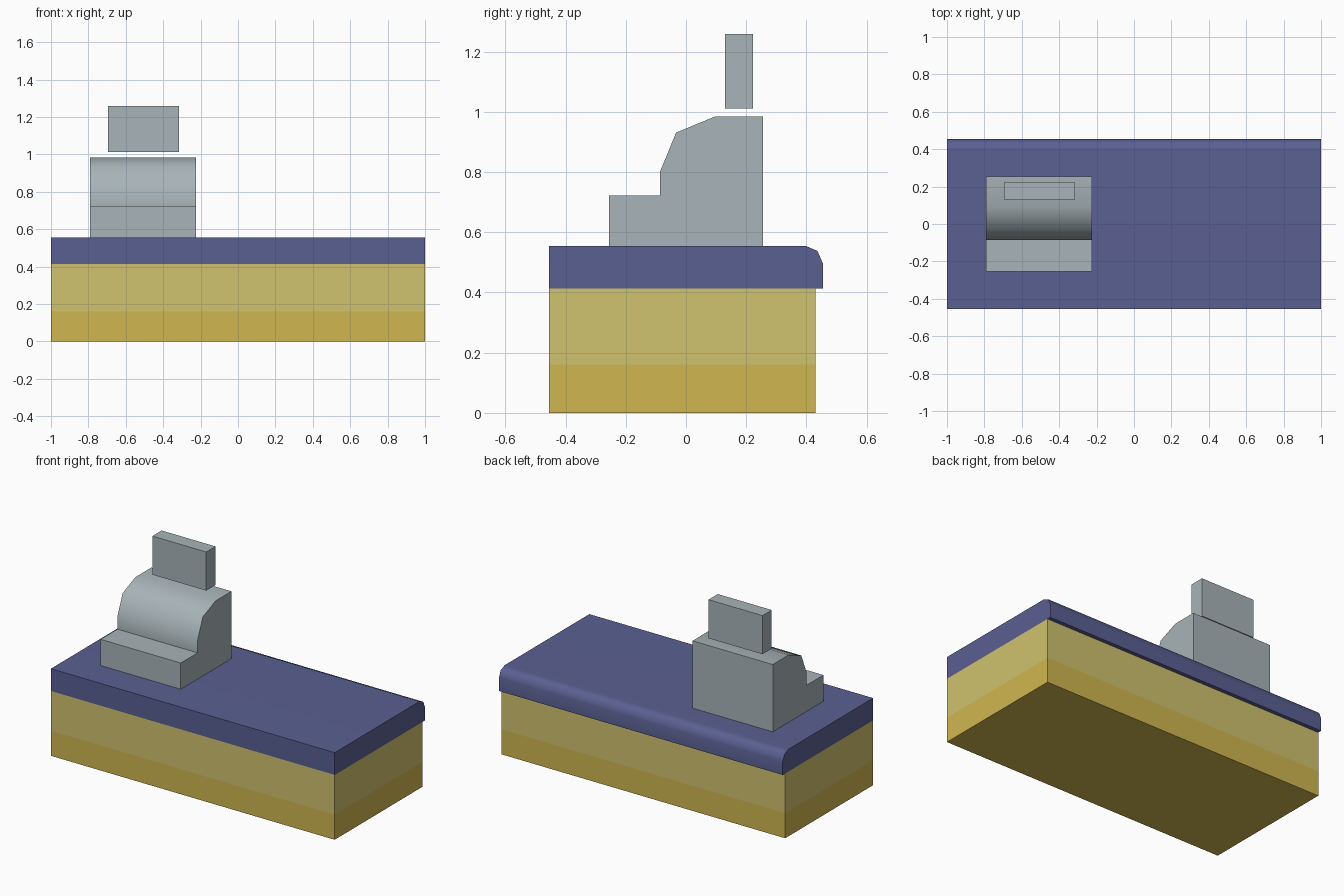
import bpy, bmesh, math

if "Cube" in bpy.data.objects:
    bpy.data.objects.remove(bpy.data.objects["Cube"])


def material(name, rgb):
    def lin(c):
        c /= 255
        return c / 12.92 if c <= 0.04045 else ((c + 0.055) / 1.055) ** 2.4
    m = bpy.data.materials.new(name)
    m.diffuse_color = (*[lin(c) for c in rgb], 1)
    m.use_nodes = True
    m.node_tree.nodes["Principled BSDF"].inputs["Base Color"].default_value = m.diffuse_color
    return m


grey = material("register grey", (168, 180, 184))
indigo = material("countertop indigo", (90, 96, 146))
gold = material("kick band gold", (208, 183, 80))
straw = material("panel straw", (208, 194, 110))


def extrude_profile(name, x0, x1, profile, mats, smooth=False, cut_z=None):
    """Extrude a (y, z) outline along x; cut_z splits it into two colours."""
    bm = bmesh.new()
    face = bm.faces.new([bm.verts.new((x0, y, z)) for y, z in profile])
    ext = bmesh.ops.extrude_face_region(bm, geom=[face], use_keep_orig=True)
    for v in ext["geom"]:
        if isinstance(v, bmesh.types.BMVert):
            v.co.x = x1
    bmesh.ops.recalc_face_normals(bm, faces=bm.faces[:])
    if cut_z is not None:
        bmesh.ops.bisect_plane(bm, geom=bm.verts[:] + bm.edges[:] + bm.faces[:],
                               plane_co=(0, 0, cut_z), plane_no=(0, 0, 1))
        for f in bm.faces:
            f.material_index = int(f.calc_center_median().z > cut_z)
    me = bpy.data.meshes.new(name)
    bm.to_mesh(me)
    bm.free()
    for m in mats:
        me.materials.append(m)
    ob = bpy.data.objects.new(name, me)
    bpy.context.collection.objects.link(ob)
    if smooth:
        bpy.ops.object.select_all(action='DESELECT')
        ob.select_set(True)
        bpy.context.view_layer.objects.active = ob
        bpy.ops.object.shade_smooth_by_angle(angle=math.radians(50))
        wn = ob.modifiers.new("flat_face_normals", 'WEIGHTED_NORMAL')
        wn.keep_sharp = True
    return ob


def box(y0, y1, z0, z1):
    return [(y0, z0), (y1, z0), (y1, z1), (y0, z1)]


# Counter body with a lower gold band
extrude_profile("counter_body", -1, 1, box(-0.455, 0.43, 0, 0.413),
                [gold, straw], cut_z=0.16)

# Countertop with rounded back edge
extrude_profile("countertop", -1, 1,
                [(-0.455, 0.413), (0.455, 0.413), (0.455, 0.496),
                 (0.437, 0.538), (0.397, 0.555), (-0.455, 0.555)],
                [indigo], smooth=True)

# Cash register body: front step and rounded hood
extrude_profile("register_body", -0.79, -0.225,
                [(-0.255, 0.555), (0.255, 0.555), (0.255, 0.984),
                 (0.095, 0.984), (-0.033, 0.931), (-0.086, 0.802),
                 (-0.086, 0.722), (-0.255, 0.722)],
                [grey], smooth=True)

# Display panel hovering above the register
extrude_profile("register_display", -0.695, -0.315,
                box(0.13, 0.223, 1.012, 1.258), [grey])
